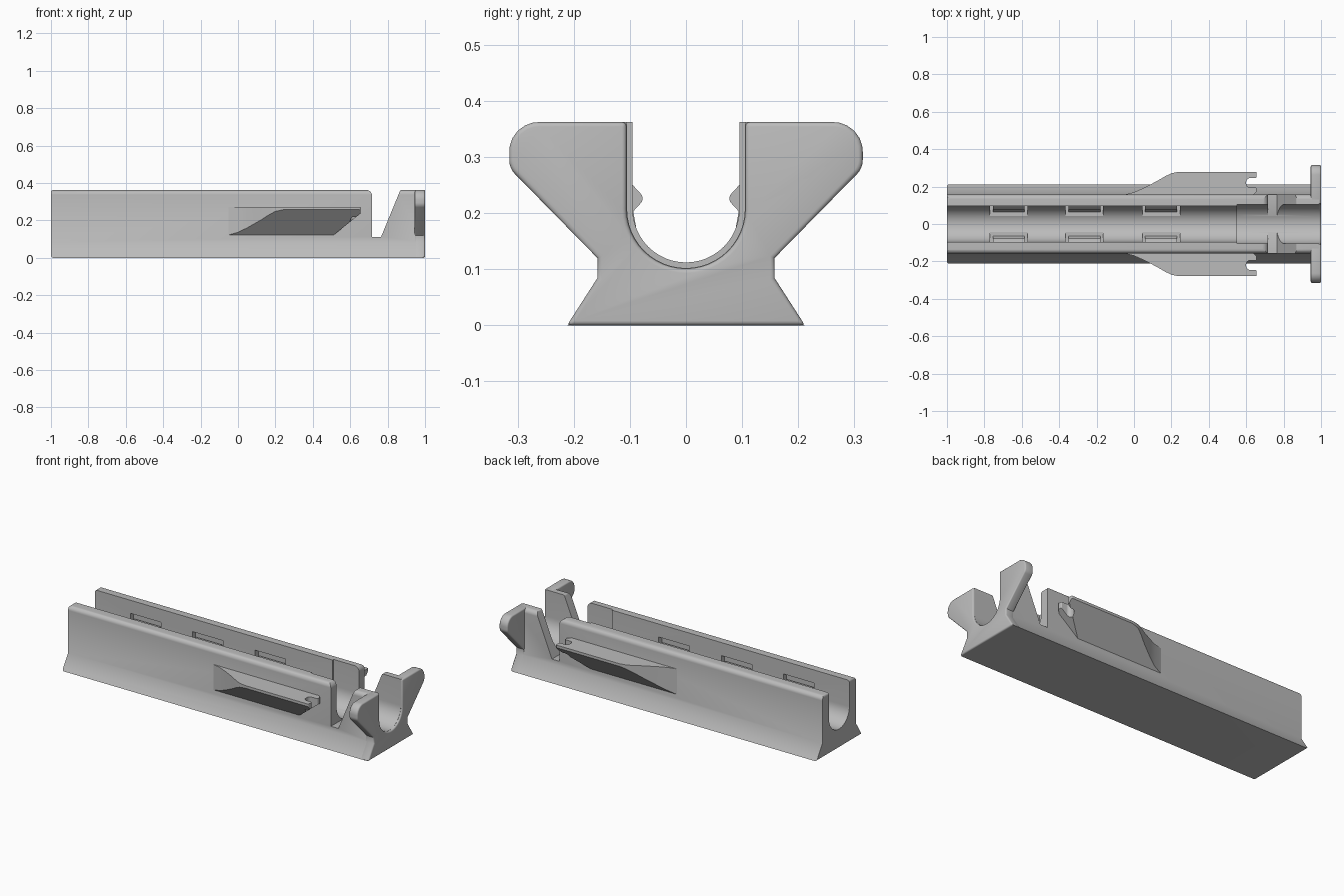
import bpy, bmesh, math
from mathutils import Vector

cube = bpy.data.objects.get("Cube")
if cube:
    bpy.data.objects.remove(cube, do_unlink=True)

GREY = (0.5, 0.5, 0.5, 1)
mat = bpy.data.materials.new("plain grey")
mat.use_nodes = True
mat.diffuse_color = GREY
mat.node_tree.nodes["Principled BSDF"].inputs["Base Color"].default_value = GREY


def rounded(points, steps=6):
    """Outline from (a, b, radius) corners, each replaced by a tangent arc."""
    out = []
    for i, (a, b, r) in enumerate(points):
        p = Vector((a, b))
        if r == 0:
            out.append(p)
            continue
        u = (Vector(points[i - 1][:2]) - p).normalized()
        v = (Vector(points[(i + 1) % len(points)][:2]) - p).normalized()
        half = u.angle(v) / 2
        centre = p + (u + v).normalized() * (r / math.sin(half))
        start = p + u * (r / math.tan(half)) - centre
        end = p + v * (r / math.tan(half)) - centre
        for k in range(steps + 1):
            out.append(centre + start.lerp(end, k / steps).normalized() * r)
    return out


def prism(name, outline, axis, lo, hi):
    """Extrude a flat outline along the given axis."""
    bm = bmesh.new()
    put = {"x": lambda p, t: (t, p[0], p[1]),
           "y": lambda p, t: (p[0], t, p[1]),
           "z": lambda p, t: (p[0], p[1], t)}[axis]
    rings = [[bm.verts.new(put(p, t)) for p in outline] for t in (lo, hi)]
    bm.faces.new(rings[0])
    bm.faces.new(rings[1])
    n = len(outline)
    for i in range(n):
        j = (i + 1) % n
        bm.faces.new((rings[0][i], rings[0][j], rings[1][j], rings[1][i]))
    bmesh.ops.recalc_face_normals(bm, faces=bm.faces)
    mesh = bpy.data.meshes.new(name)
    bm.to_mesh(mesh)
    bm.free()
    mesh.materials.append(mat)
    obj = bpy.data.objects.new(name, mesh)
    bpy.context.collection.objects.link(obj)
    return obj


def activate(obj):
    bpy.ops.object.select_all(action="DESELECT")
    obj.select_set(True)
    bpy.context.view_layer.objects.active = obj


def modify(obj, kind, **settings):
    activate(obj)
    mod = obj.modifiers.new(kind.lower(), kind)
    for key, value in settings.items():
        setattr(mod, key, value)
    bpy.ops.object.modifier_apply(modifier=mod.name)


def boolean(obj, tool, operation):
    modify(obj, "BOOLEAN", object=tool, operation=operation, solver="EXACT")
    bpy.data.objects.remove(tool, do_unlink=True)


def mirror_y(obj):
    modify(obj, "MIRROR", use_axis=(False, True, False), use_mirror_merge=False)


def smooth(obj):
    activate(obj)
    bpy.ops.object.shade_smooth_by_angle(angle=math.radians(35))


TOP = 0.362
AXIS_Z = 0.207


def channel(radius, top):
    """Open U from the +y lip down around to the -y lip."""
    arc = [(radius * math.cos(math.pi * k / 24), AXIS_Z - radius * math.sin(math.pi * k / 24))
           for k in range(25)]
    return [(radius, top)] + arc + [(-radius, top)]


def u_section(side, radius):
    """Closed section: rounded outer side, mirrored, with the U cut into it."""
    outer = rounded(side + [(0, TOP, 0), (0, 0, 0)])[:-2]
    left = [(-p[0], p[1]) for p in reversed(outer)]
    return [tuple(p) for p in outer] + channel(radius, TOP) + left


# Long body: U section with flared foot, trimmed by the side outline
body = prism("body", u_section([(0.211, 0, 0), (0.157, 0.085, 0), (0.157, TOP, 0.025)], 0.095),
             "x", -1.1, 1.1)
side_outline = rounded([(-1, 0, 0.012), (0.99, 0, 0), (0.99, TOP, 0), (0.868, TOP, 0.01),
                        (0.765, 0.112, 0), (0.717, 0.112, 0), (0.717, TOP, 0.03),
                        (-1, TOP, 0.012)])
boolean(body, prism("side_trim", side_outline, "y", -0.5, 0.5), "INTERSECT")

# Wider bore toward the front end
boolean(body, prism("bore", channel(0.105, 0.5), "x", 0.55, 1.2), "DIFFERENCE")

# Pockets in the channel walls, each holding a sprung catch
POCKETS = (-0.67, -0.265, 0.145)
for x in POCKETS:
    for s in (-1, 1):
        box = [(s * 0.043, 0.117), (s * 0.125, 0.117), (s * 0.125, 0.285), (s * 0.043, 0.285)]
        boolean(body, prism("pocket", box, "x", x - 0.1, x + 0.1), "DIFFERENCE")
smooth(body)

catch_section = rounded([(0.062, 0.112, 0), (0.126, 0.112, 0), (0.113, 0.16, 0), (0.111, 0.25, 0),
                         (0.095, 0.25, 0), (0.073, 0.226, 0.012), (0.094, 0.203, 0),
                         (0.088, 0.17, 0), (0.078, 0.144, 0)])
for i, x in enumerate(POCKETS):
    catch = prism("catch_%d" % (i + 1), catch_section, "x", x - 0.085, x + 0.085)
    mirror_y(catch)
    smooth(catch)

# End plate with two flared ears
plate = prism("end_plate", u_section([(0.212, 0, 0), (0.158, 0.084, 0), (0.158, 0.12, 0),
                                      (0.315, 0.28, 0.035), (0.315, TOP, 0.052)], 0.106),
              "x", 0.945, 1)
modify(plate, "BEVEL", width=0.008, segments=3, limit_method="ANGLE",
       angle_limit=math.radians(60))
smooth(plate)

# Side fins: plan outline trimmed by a sloped underside and an angled front
plan = rounded([(-0.05, 0.14, 0), (-0.05, 0.157, 0), (0.0, 0.17, 0), (0.05, 0.192, 0),
                (0.12, 0.228, 0), (0.17, 0.257, 0), (0.2, 0.271, 0), (0.24, 0.279, 0),
                (0.655, 0.279, 0.006), (0.655, 0.245, 0.008), (0.6, 0.245, 0.02),
                (0.6, 0.195, 0.02), (0.655, 0.195, 0.006), (0.655, 0.172, 0.006),
                (0.62, 0.14, 0)])
fins = prism("side_fins", plan, "z", 0.05, 0.272)
wedge = [(0.13, 0.092), (0.3, 0.28), (0.3, 0.3), (0.13, 0.3)]
boolean(fins, prism("wedge", wedge, "x", -0.2, 0.8), "INTERSECT")
front = [(-0.1, 0.06), (0.435, 0.06), (0.7, 0.272), (0.7, 0.4), (-0.1, 0.4)]
boolean(fins, prism("front_trim", front, "y", 0, 0.5), "INTERSECT")
mirror_y(fins)
smooth(fins)
